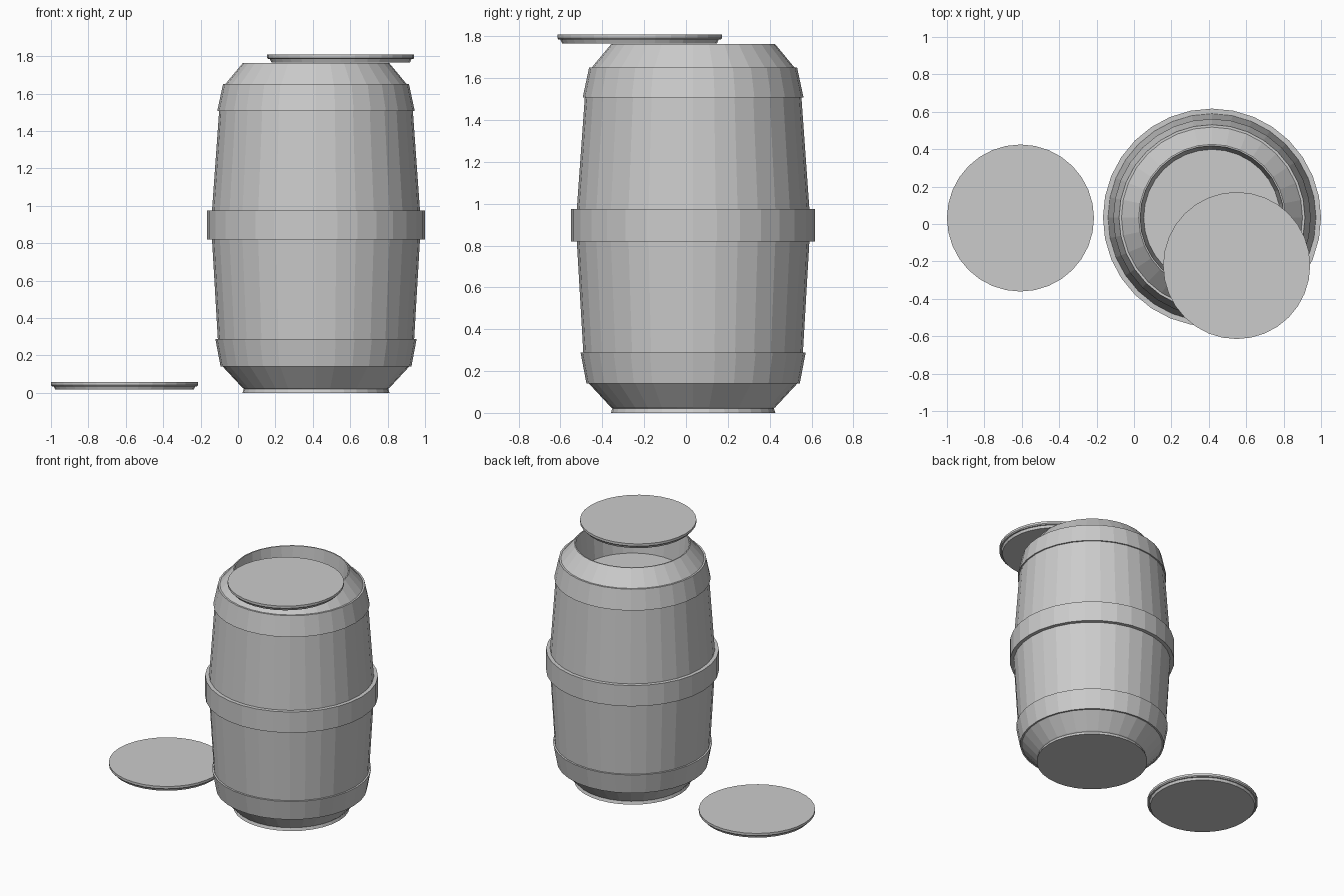
import bpy, math

if "Cube" in bpy.data.objects:
    bpy.data.objects.remove(bpy.data.objects["Cube"])

SEG = 32
grey = bpy.data.materials.new("light_grey")
grey.diffuse_color = (0.6, 0.6, 0.6, 1)
grey.use_nodes = True
grey.node_tree.nodes["Principled BSDF"].inputs["Base Color"].default_value = grey.diffuse_color


def lathe(name, profile, loc):
    """Spin (radius, height) points around z; both ends are closed with flat caps."""
    verts, faces = [], []
    for r, z in profile:
        for i in range(SEG):
            a = 2 * math.pi * i / SEG
            verts.append((r * math.cos(a), r * math.sin(a), z))
    for k in range(len(profile) - 1):
        for i in range(SEG):
            j = (i + 1) % SEG
            faces.append((k * SEG + i, k * SEG + j, (k + 1) * SEG + j, (k + 1) * SEG + i))
    faces.append(tuple(reversed(range(SEG))))
    faces.append(tuple(range((len(profile) - 1) * SEG, len(profile) * SEG)))
    mesh = bpy.data.meshes.new(name)
    mesh.from_pydata(verts, [], faces)
    mesh.materials.append(grey)
    ob = bpy.data.objects.new(name, mesh)
    ob.location = loc
    bpy.context.collection.objects.link(ob)
    return ob


# barrel: foot, lower collar, bulging body, middle band, upper collar, open neck
barrel = [
    (0.393, 0.0), (0.386, 0.022), (0.393, 0.027),      # foot
    (0.498, 0.14), (0.510, 0.14), (0.538, 0.288),      # lower cone and collar
    (0.525, 0.288), (0.556, 0.82),                     # lower body
    (0.583, 0.82), (0.583, 0.975),                     # middle band
    (0.556, 0.975), (0.518, 1.507),                    # upper body
    (0.528, 1.507), (0.497, 1.652), (0.484, 1.652),    # upper collar
    (0.392, 1.763), (0.384, 1.763), (0.365, 1.52),     # shoulder, rim, inner wall and floor
]
lathe("barrel", barrel, (0.417, 0.034, 0))

# two stepped lids: one on the ground, one lying across the rim
lid = [(0.370, 0.0), (0.378, 0.018), (0.387, 0.018), (0.393, 0.025), (0.393, 0.042)]
lathe("ground_lid", lid, (-0.607, 0.032, 0.017))
lathe("top_lid", lid, (0.549, -0.222, 1.766))
